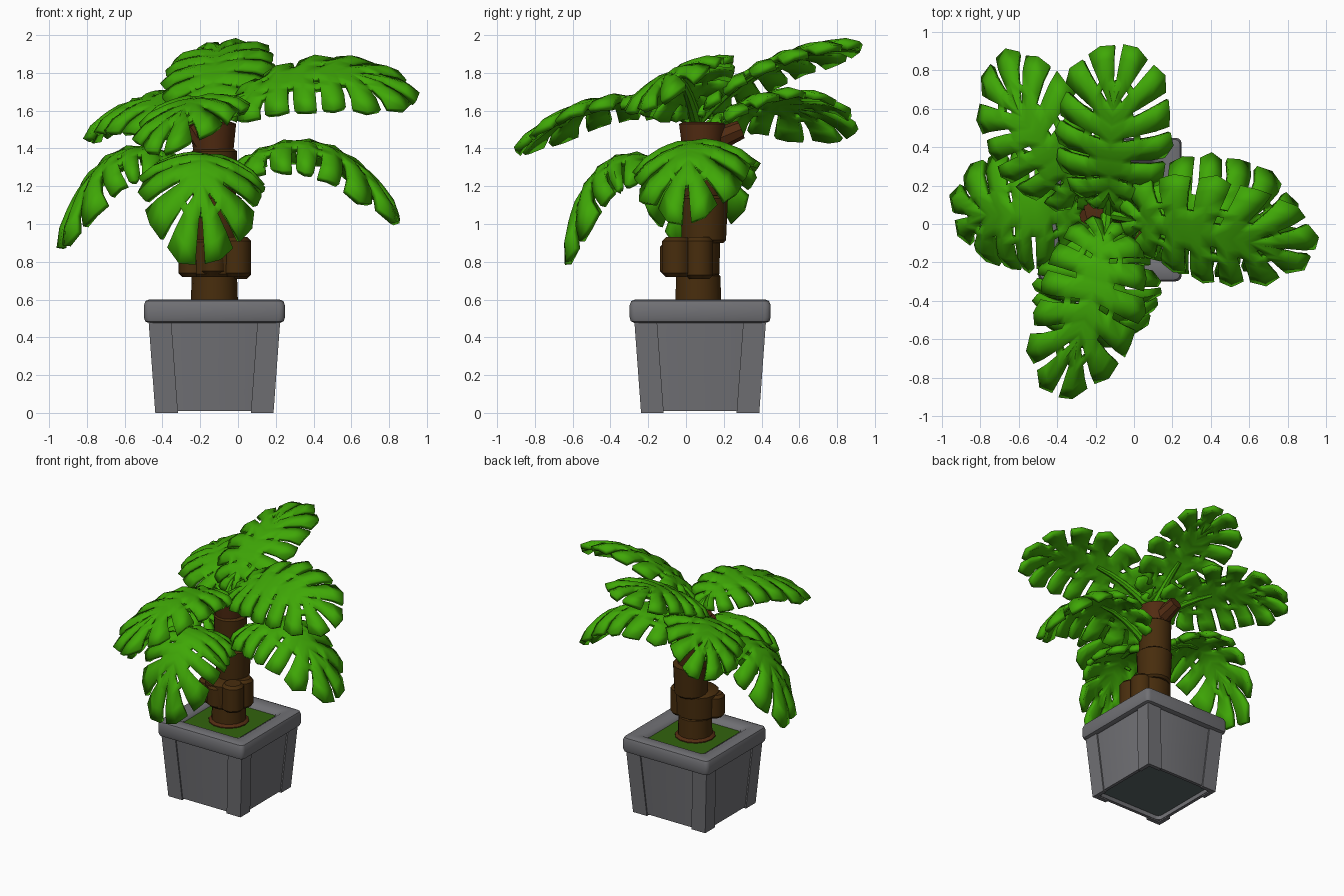
import bpy, bmesh, math, random
from mathutils import Vector

random.seed(4)
if "Cube" in bpy.data.objects:
    bpy.data.objects.remove(bpy.data.objects["Cube"])


def material(name, rgb):
    m = bpy.data.materials.new(name)
    m.use_nodes = True
    m.diffuse_color = (*rgb, 1)
    m.node_tree.nodes["Principled BSDF"].inputs["Base Color"].default_value = (*rgb, 1)
    return m


GREEN = material("leaf green", (0.05, 0.39, 0.002))
MOSS = material("moss green", (0.032, 0.125, 0.004))
BARK = material("bark brown", (0.064, 0.026, 0.004))
RUST = material("reddish bark", (0.085, 0.025, 0.006))
STONE = material("pot grey", (0.165, 0.165, 0.178))
SLATE = material("dark slate", (0.1, 0.13, 0.13))

CX, CY = -0.125, 0.075


def finish(bm, name, mat, angle=40):
    bmesh.ops.recalc_face_normals(bm, faces=bm.faces)
    mesh = bpy.data.meshes.new(name)
    bm.to_mesh(mesh)
    bm.free()
    mesh.materials.append(mat)
    ob = bpy.data.objects.new(name, mesh)
    bpy.context.collection.objects.link(ob)
    bpy.ops.object.select_all(action="DESELECT")
    ob.select_set(True)
    bpy.context.view_layer.objects.active = ob
    bpy.ops.object.shade_smooth_by_angle(angle=math.radians(angle))
    return ob


def loft(name, mat, rings, cap=True, angle=40):
    """Skin a list of equally long point rings."""
    bm = bmesh.new()
    loops = [[bm.verts.new(p) for p in ring] for ring in rings]
    n = len(loops[0])
    for a, b in zip(loops, loops[1:]):
        for i in range(n):
            bm.faces.new((a[i], a[(i + 1) % n], b[(i + 1) % n], b[i]))
    if cap:
        bm.faces.new(loops[0])
        bm.faces.new(loops[-1])
    return finish(bm, name, mat, angle)


def square(half, z, r=0.03):
    """Square ring with rounded corners."""
    pts = []
    for q in range(4):
        for a in (0, 30, 60, 90):
            t = math.radians(q * 90 + a)
            sx, sy = ((1, 1), (-1, 1), (-1, -1), (1, -1))[q]
            pts.append((CX + sx * (half - r) + r * math.cos(t),
                        CY + sy * (half - r) + r * math.sin(t), z))
    return pts


def circle(x, y, z, r, n=14):
    return [(x + r * math.cos(math.tau * i / n), y + r * math.sin(math.tau * i / n), z)
            for i in range(n)]


def tube(name, mat, points, radii, n=8):
    """Tapered tube along a path."""
    rings = []
    pts = [Vector(p) for p in points]
    for i, p in enumerate(pts):
        d = (pts[min(i + 1, len(pts) - 1)] - pts[max(i - 1, 0)]).normalized()
        u = d.orthogonal().normalized() if i == 0 else (u - d * u.dot(d)).normalized()
        v = d.cross(u)
        rings.append([p + radii[i] * (u * math.cos(math.tau * k / n) + v * math.sin(math.tau * k / n))
                      for k in range(n)])
    return loft(name, mat, rings)


# Pot: tapered walls, thick rounded rim, recessed floor
loft("pot_body", STONE, [square(h, z) for h, z in (
    (0.338, 0.49), (0.304, 0.01), (0.28, 0.01), (0.285, 0.06))], cap=False)
loft("pot_rim", STONE, [square(h, z) for h, z in (
    (0.235, 0.545), (0.245, 0.575), (0.28, 0.597), (0.345, 0.6), (0.365, 0.592),
    (0.373, 0.57), (0.373, 0.505), (0.367, 0.485), (0.345, 0.475), (0.32, 0.475))], cap=False)
loft("pot_floor", SLATE, [square(0.29, 0.045), square(0.29, 0.06)])
loft("soil", MOSS, [square(0.25, 0.54), square(0.25, 0.565)])

# L-shaped corner posts that end in feet
for sx in (-1, 1):
    for sy in (-1, 1):
        rings = []
        for out, z in ((0.313, 0), (0.348, 0.48)):
            end, back = out - 0.12, out - 0.03
            rings.append([(CX + sx * a, CY + sy * b, z) for a, b in (
                (out, out), (out, end), (back, end), (back, back), (end, back), (end, out))])
        loft("pot_corner_post", STONE, rings, angle=20)

# Trunk: stacked stepped segments
loft("trunk_base_ring", RUST, [circle(CX, 0.065, z, r) for z, r in ((0.55, 0.145), (0.572, 0.145), (0.59, 0.12))])
SEGMENTS = (  # x, y, bottom, top, radius at each end
    (-0.125, 0.065, 0.56, 0.74, 0.125, 0.12),
    (-0.12, 0.03, 0.72, 0.92, 0.15, 0.155),
    (-0.11, 0.095, 0.90, 1.15, 0.12, 0.13),
    (-0.125, 0.085, 1.12, 1.4, 0.115, 0.12))
for x, y, z0, z1, r0, r1 in SEGMENTS:
    loft("trunk_segment", BARK, [circle(x, y, z0, r0 - 0.015), circle(x, y, z0 + 0.015, r0),
                                 circle(x, y, z1 - 0.015, r1), circle(x, y, z1, r1 - 0.02)])
loft("trunk_top", RUST, [circle(-0.13, 0.085, 1.38, 0.105), circle(-0.135, 0.085, 1.53, 0.125),
                         circle(-0.135, 0.085, 1.54, 0.1)])
# Old leaf scars bulging around the trunk
for x, y, z0, z1, r in ((-0.24, -0.01, 0.72, 0.9, 0.075), (-0.01, -0.05, 0.72, 0.93, 0.08),
                        (-0.01, 0.07, 0.71, 0.93, 0.078), (-0.13, -0.07, 0.73, 0.9, 0.07)):
    loft("trunk_knob", BARK, [circle(x, y, z0, r - 0.02, 10), circle(x, y, z0 + 0.02, r, 10),
                              circle(x, y, z1 - 0.02, r, 10), circle(x, y, z1, r - 0.02, 10)])
tube("trunk_stub_back", RUST, [(-0.13, 0.1, 1.42), (-0.15, 0.29, 1.5)], (0.07, 0.05))
tube("trunk_stub_side", RUST, [(-0.14, 0.06, 1.35), (-0.25, 0.04, 1.52)], (0.05, 0.04))

# Split leaf: each lobe has a rib position, a direction in degrees and a length
LOBES = ((0.16, 150, 0.16), (0.22, 120, 0.24), (0.32, 98, 0.28), (0.43, 82, 0.305), (0.54, 67, 0.315),
         (0.63, 46, 0.335), (0.7, 18, 0.32), (0.72, -18, 0.32))
ROWS = (0, 0.22, 0.4, 0.52, 0.78, 1)


def lobe_at(u):
    i = min(max(int(u), 0), len(LOBES) - 2)
    return [a + (b - a) * (u - i) for a, b in zip(LOBES[i], LOBES[i + 1])]


def leaf(name, p0, p1, p2, roll=0.0, droop=0.7, width=1.0):
    p0, p1, p2 = Vector(p0), Vector(p1), Vector(p2)
    length = (2 * (p2 - p0).length + (p1 - p0).length + (p2 - p1).length) / 3
    sweep = (p2 - p0).cross(Vector((0, 0, 1))).normalized()

    def rib(t):
        return p0 * (1 - t) ** 2 + p1 * 2 * t * (1 - t) + p2 * t * t

    def place(t, across, lift):
        along = ((p1 - p0) * (1 - t) + (p2 - p1) * t).normalized()
        normal = sweep.cross(along).normalized()
        side = sweep * math.cos(roll) + normal * math.sin(roll)
        up = normal * math.cos(roll) - sweep * math.sin(roll)
        return rib(t) + side * across + up * (lift - droop * across * across)

    bm = bmesh.new()
    count = len(LOBES) - 1
    columns = [k + d for k in range(count) for d in (-0.38, 0, 0.38)] + [count - 0.5]
    for sign in (-1, 1):
        grid = []
        for c, u in enumerate(columns):
            t, angle, size = lobe_at(u)
            middle = c % 3 == 1
            size *= (1 if middle else 0.95) * random.uniform(0.95, 1.03)
            a = math.radians(angle)
            grid.append([bm.verts.new(place(
                t + size * w * math.cos(a) / length, sign * width * size * w * math.sin(a),
                0.012 * middle * (w > 0) - 0.02 * (w == 1))) for w in ROWS])
        for c in range(len(columns) - 1):
            gap = c % 3 == 2
            pierced = gap and (c // 3) % 2 == 1
            for r in range(len(ROWS) - 1):
                # Slits between lobes, with a small hole inside every second one
                if gap and (r > 2 or (r == 2 and not pierced) or (r == 1 and pierced)):
                    continue
                bm.faces.new((grid[c][r], grid[c + 1][r], grid[c + 1][r + 1], grid[c][r + 1]))
    bmesh.ops.remove_doubles(bm, verts=bm.verts, dist=0.0005)
    ob = finish(bm, name, GREEN, 45)
    mod = ob.modifiers.new("thickness", "SOLIDIFY")
    mod.thickness = 0.036
    mod.offset = 0
    # Stalk joining the blade to the trunk
    steps = [i * 0.1 for i in range(5)]
    tube(name + "_stalk", GREEN, [place(t, 0, -0.01) for t in steps],
         [0.034 - 0.04 * t for t in steps])


leaf("leaf_top_back", (-0.13, 0.06, 1.56), (-0.13, 0.4, 1.94), (-0.08, 0.91, 1.95), roll=0.15, droop=0.7)
leaf("leaf_top_left", (-0.12, 0.05, 1.55), (0.42, -0.06, 2.0), (0.97, -0.16, 1.62), roll=-0.48, droop=0.6)
leaf("leaf_top_front", (-0.14, 0.05, 1.55), (-0.18, -0.4, 1.84), (-0.42, -0.91, 1.37), roll=-0.1, droop=0.8, width=0.92)
leaf("leaf_top_right", (-0.15, 0.09, 1.48), (-0.53, 0.4, 1.82), (-0.73, 0.84, 1.47), roll=0.35, droop=0.6)
leaf("leaf_low_left", (-0.1, 0.06, 1.22), (0.47, 0.02, 1.74), (0.9, 0.0, 0.94), roll=-0.1, droop=1.2, width=1.05)
leaf("leaf_low_front", (-0.13, 0.04, 1.2), (-0.2, -0.52, 1.66), (-0.2, -0.65, 0.75), roll=0.1, droop=1.2, width=1.1)
leaf("leaf_low_right", (-0.16, 0.06, 1.2), (-0.7, 0.05, 1.72), (-0.96, 0.04, 0.82), roll=0.15, droop=1.1, width=1.05)
